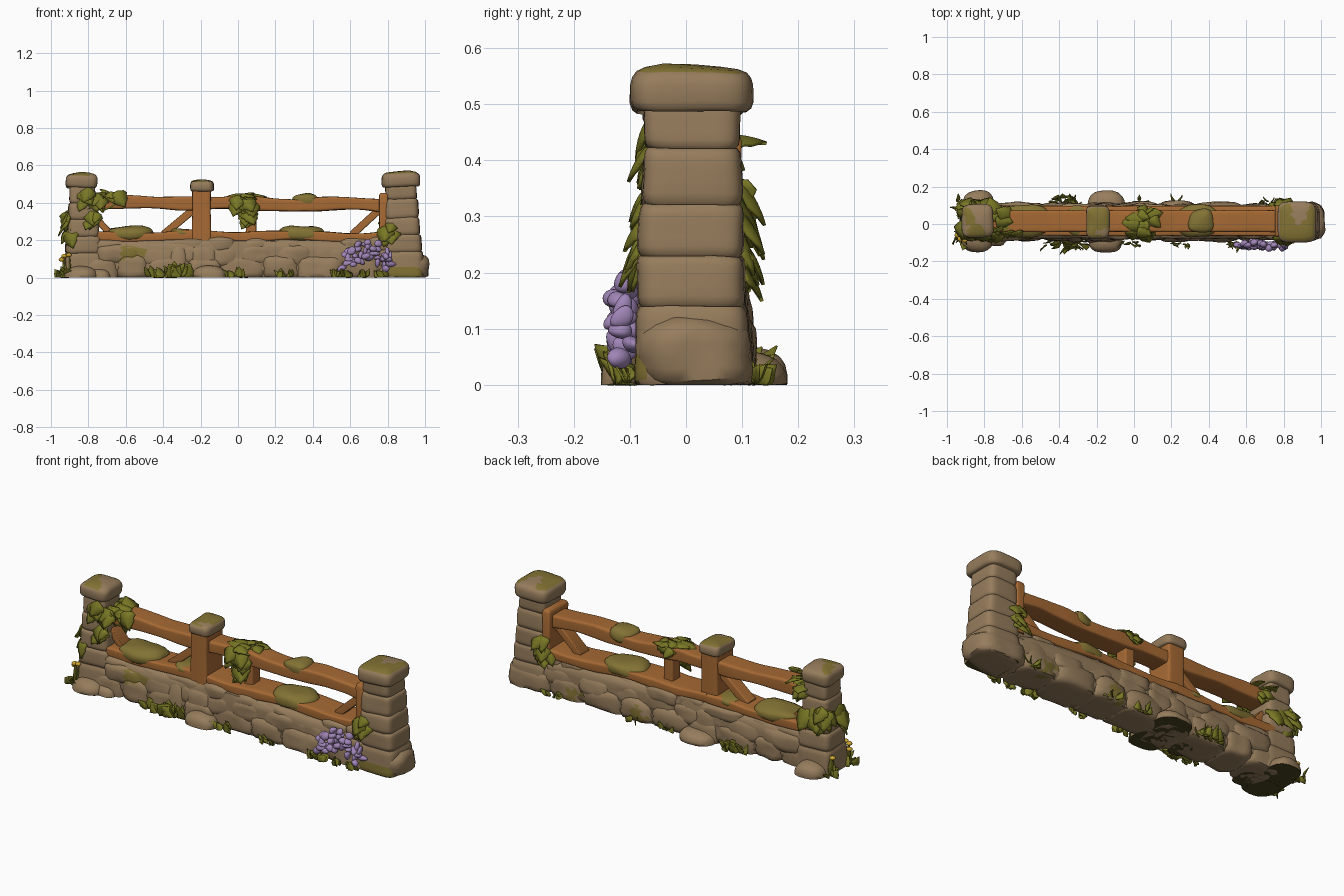
import bpy, bmesh, math, random
from mathutils import Vector, noise

random.seed(4)
rnd = random.uniform
cube = bpy.data.objects.get("Cube")
if cube:
    bpy.data.objects.remove(cube)


def material(name, r, g, b):
    m = bpy.data.materials.new(name)
    m.use_nodes = True
    m.diffuse_color = (r, g, b, 1)
    for node in m.node_tree.nodes:
        if node.type == 'BSDF_PRINCIPLED':
            node.inputs["Base Color"].default_value = (r, g, b, 1)
            node.inputs["Roughness"].default_value = 0.9
    return m


STONE = material("stone", .305, .203, .107)
WOOD = material("wood", .385, .143, .034)
MOSS = material("moss", .225, .17, .034)
LEAF = material("leaf green", .19, .185, .018)
PURPLE = material("purple blossom", .35, .235, .47)
YELLOW = material("yellow blossom", .62, .38, .03)
EARTH = material("dark underside", .065, .05, .014)
ROCK = [STONE, MOSS, EARTH]


def finish(name, bm, mats, paint=None, thickness=0, sharp=50):
    """Turn a bmesh into a smooth shaded object resting on the ground."""
    for v in bm.verts:
        v.co.z = max(v.co.z, 0)
    bmesh.ops.recalc_face_normals(bm, faces=bm.faces)
    for f in bm.faces:
        f.smooth = True
        if len(mats) > 2 and max(v.co.z for v in f.verts) < .008:
            f.material_index = 2
        elif paint and paint(f.calc_center_median(), f.normal):
            f.material_index = 1
    mesh = bpy.data.meshes.new(name)
    bm.to_mesh(mesh)
    bm.free()
    for m in mats:
        mesh.materials.append(m)
    mesh.set_sharp_from_angle(angle=math.radians(sharp))
    obj = bpy.data.objects.new(name, mesh)
    bpy.context.collection.objects.link(obj)
    if thickness:
        mod = obj.modifiers.new("thickness", 'SOLIDIFY')
        mod.thickness = thickness


def loft(name, rings, mats, axis='z', power=.35, rough=0, paint=None, n=32):
    """Skin rounded rectangles (position, centre a, centre b, half a, half b)."""
    bm = bmesh.new()
    loops = []
    for t, a, b, ha, hb in rings:
        loop = []
        for i in range(n):
            ang = math.tau * (i + .5) / n
            c, s = math.cos(ang), math.sin(ang)
            u = a + ha * math.copysign(abs(c) ** power, c)
            w = b + hb * math.copysign(abs(s) ** power, s)
            co = Vector((u, w, t)) if axis == 'z' else Vector((t, u, w))
            co += noise.noise_vector(co * 9) * rough
            loop.append(bm.verts.new(co))
        loops.append(loop)
    for lo, hi in zip(loops, loops[1:]):
        for i in range(n):
            j = (i + 1) % n
            bm.faces.new((lo[i], lo[j], hi[j], hi[i]))
    bm.faces.new(loops[0])
    bm.faces.new(loops[-1])
    finish(name, bm, mats, paint)


def blob(bm, centre, half, k=2, rough=0, detail=3):
    """Add a rounded lump; a larger k makes it boxier."""
    made = bmesh.ops.create_icosphere(bm, subdivisions=detail, radius=1)
    for v in made["verts"]:
        length = sum(abs(c) ** k for c in v.co) ** (1 / k)
        p = v.co / length
        co = Vector(c + h * q for c, h, q in zip(centre, half, p))
        v.co = co + noise.noise_vector(co * 11) * rough


def mossy_top(co, normal):
    return normal.z > .8 and noise.noise(co * 12) > -.1


# Pillars built from bulging stone courses
def pillar(name, levels, base, top, paint=None):
    rings = []
    for z0, z1 in zip(levels, levels[1:]):
        for part, inset in ((0, .007), (.07, .002), (.2, 0), (.4, 0), (.6, 0), (.8, 0), (.93, .002), (1, .007)):
            z = z0 + (z1 - z0) * part
            f = (.5 * z + .5 * z0) / levels[-1]
            cx, cy, hx, hy = (a + (b - a) * f for a, b in zip(base, top))
            rings.append((z, cx, cy, hx - inset, hy - inset))
    loft(name, rings, ROCK, rough=.006, paint=paint)


def cap(name, cx, cy, hx, hy, z0, z1):
    shape = ((0, .9), (.06, .96), (.2, 1), (.55, 1), (.7, .97), (.82, .9), (.9, .76), (.96, .5), (1, .15))
    rings = [(z0 + (z1 - z0) * t, cx, cy, hx * s, hy * s) for t, s in shape]
    loft(name, rings, ROCK, rough=.007, paint=mossy_top, power=.42)


pillar("left_pillar", (0, .13, .22, .31, .4, .49), (-.825, .01, .108, .1), (-.832, .012, .064, .074))
pillar("right_pillar", (0, .14, .23, .32, .42, .5), (.885, .01, .11, .103), (.87, .01, .08, .083),
       lambda co, nm: co.z < .05 and co.y < -.07 and nm.z > -.5)
cap("left_pillar_cap", -.837, .015, .085, .09, .48, .56)
cap("right_pillar_cap", .872, .01, .105, .109, .485, .572)


def wall_moss(co, normal):
    spots = ((-.57, -.09, .13), (.2, .11, .04), (.62, .11, .03))
    return any((co - Vector(s)).length < .045 + .04 * noise.noise(co * 25) for s in spots)


# Wall of large, softly bulging stones around a solid core
bm = bmesh.new()
blob(bm, (.02, .012, .1), (.79, .09, .1), k=14)
for z, hz, hy, start in ((.05, .07, .101, -.82), (.115, .06, .096, -.76), (.165, .045, .087, -.8)):
    x = start
    while x < .76:
        w = rnd(.15, .25)
        blob(bm, (x + w / 2, .012 + rnd(-.004, .005), z + rnd(-.01, .01)),
             (w * .58, hy + rnd(-.004, .007), hz), k=4.5, rough=.012)
        x += w
finish("wall_stones", bm, ROCK[:2], wall_moss)

# Foot stones under the middle post and left pillar
bm = bmesh.new()
blob(bm, (-.185, .01, .09), (.078, .102, .095), k=4.5, rough=.01)
for x, y, hx, hy, hz in ((-.15, -.075, .09, .08, .065), (-.15, .095, .1, .085, .06),
                         (-.84, -.075, .09, .075, .06), (-.83, .1, .085, .08, .065),
                         (-.74, -.05, .06, .07, .05), (-.32, -.04, .055, .06, .2)):
    blob(bm, (x, y, 0), (hx, hy, hz), k=2.6, rough=.008)
finish("foot_stones", bm, ROCK)

# Posts
loft("middle_post", [(z, -.195, .008, h, .075) for z, h in ((.16, .052), (.25, .052), (.35, .049), (.48, .05))],
     [WOOD], power=.2)
cap("middle_post_cap", -.193, .008, .064, .088, .463, .525)
loft("end_post", [(z, .778, .015, h, .083 + h - .024)
                  for z, h in ((.17, .024), (.3, .023), (.435, .025), (.447, .021), (.452, .014))],
     [WOOD], power=.2)
loft("short_post", [(z, .07, .02, .028, .035) for z in (.2, .29, .38)], [WOOD], power=.2)


# Wavy wooden rails
def rail(name, x0, x1, z0, z1, hy, hz, cy, wave):
    rings = []
    for i in range(41):
        t = i / 40
        x = x0 + (x1 - x0) * t
        z = z0 + (z1 - z0) * t + wave * math.sin(x * 11 + z0 * 20)
        rings.append((x, cy, z, hy, hz * (1 + .1 * math.sin(x * 17))))
    loft(name, rings, [WOOD], axis='x', power=.28, rough=.003)


rail("top_rail_left", -.79, -.19, .402, .4, .058, .035, .015, .004)
rail("top_rail_right", -.19, .79, .397, .388, .058, .035, .015, .007)
rail("bottom_rail_left", -.79, -.19, .218, .222, .08, .026, .017, .005)
rail("bottom_rail_right", -.19, .79, .225, .217, .08, .026, .017, .006)
for i, (x0, z0, x1, z1) in enumerate(((-.79, .35, -.67, .22), (-.41, .22, -.23, .37), (.6, .22, .785, .39))):
    loft(f"brace_{i + 1}", [(x0, .015, z0, .035, .027), (x1, .015, z1, .035, .027)], [WOOD], axis='x', power=.2)

# Moss draped over the rails
bm = bmesh.new()
for x, z, hx, hy, hz in ((.36, .41, .07, .063, .037), (.34, .236, .12, .085, .038),
                         (-.58, .234, .13, .085, .037), (-.3, .24, .06, .08, .02)):
    blob(bm, (x, .016, z), (hx, hy, hz), k=3, rough=.012)
finish("moss_mounds", bm, [MOSS])

# Leaves: half outline as (distance along, half width), mirrored over a rib
IVY = ((0, .1), (.1, .44), (.3, .54), (.45, .4), (.6, .38), (.8, .18), (1, 0))
BLADE = ((0, .08), (.25, .2), (.5, .22), (.75, .13), (1, 0))


def leaf(bm, loc, along, up, size, outline, bend=.3):
    along = Vector(along).normalized()
    side = along.cross(Vector(up)).normalized()
    up = side.cross(along)
    rows = []
    for t, w in outline:
        mid = Vector(loc) + size * (along * t - up * bend * t * t)
        edge = side * w * size
        drop = up * w * size * .3
        rows.append([bm.verts.new(p) for p in (mid - edge - drop, mid, mid + edge - drop)])
    for a, b in zip(rows, rows[1:]):
        for i in (0, 1):
            bm.faces.new((a[i], a[i + 1], b[i + 1], b[i]))
    bmesh.ops.remove_doubles(bm, verts=rows[-1], dist=.0001)


def ivy(name, patches):
    """Each patch: centre, spread, outward direction, leaf count, leaf size."""
    bm = bmesh.new()
    for centre, spread, out, count, size in patches:
        out = Vector(out)
        for _ in range(count):
            loc = Vector(c + rnd(-s, s) for c, s in zip(centre, spread))
            along = Vector((rnd(-.6, .6), rnd(-.3, .3), -.8)) + out * .6
            leaf(bm, loc, along, out + Vector((rnd(-.2, .2), 0, .8)), size * rnd(.8, 1.2), IVY)
    finish(name, bm, [LEAF], thickness=.006)


FRONT, BACK, LEFT = (0, -1, 0), (0, 1, 0), (-1, 0, 0)
ivy("left_pillar_ivy", (
    ((-.79, -.062, .45), (.06, .008, .03), FRONT, 8, .09),
    ((-.7, -.04, .45), (.05, .015, .012), FRONT, 6, .085),
    ((-.7, .02, .447), (.05, .04, .006), (.3, 0, 1.4), 7, .085),
    ((-.78, -.07, .34), (.025, .006, .035), FRONT, 5, .08),
    ((-.9, .02, .34), (.008, .07, .045), LEFT, 10, .1),
    ((-.9, -.05, .27), (.02, .02, .03), (-.8, -.6, 0), 4, .085),
    ((-.85, .09, .32), (.06, .006, .05), BACK, 8, .1),
    ((-.76, .075, .44), (.04, .01, .02), BACK, 4, .075)))
ivy("rail_ivy", (
    ((.05, .012, .445), (.045, .04, .006), (0, -.2, 1.4), 12, .085),
    ((.05, -.042, .43), (.055, .006, .025), FRONT, 9, .09),
    ((.05, -.05, .34), (.022, .006, .035), FRONT, 6, .085),
    ((.05, .07, .44), (.05, .006, .01), BACK, 4, .07)))
ivy("right_pillar_ivy", (
    ((.81, -.08, .27), (.03, .006, .035), FRONT, 8, .08),
    ((.785, .1, .27), (.025, .006, .05), BACK, 7, .085)))

# Ground tufts: centre, spread, leaf count, height, outward sign
bm = bmesh.new()
for x, y, sx, sy, count, size, sign in (
        (-.38, -.11, .09, .02, 18, .065, -1), (-.32, -.115, .035, .01, 9, .095, -1),
        (-.02, -.11, .04, .01, 6, .05, -1), (.25, -.11, .05, .01, 7, .05, -1),
        (.56, -.11, .06, .01, 11, .06, -1), (.72, -.115, .08, .01, 9, .05, -1),
        (-.93, -.07, .025, .03, 9, .065, -1), (-.93, .07, .025, .05, 9, .06, 1),
        (-.37, .12, .08, .02, 14, .065, 1), (.05, .12, .04, .01, 6, .05, 1),
        (.25, .12, .04, .01, 6, .05, 1), (.7, .115, .05, .01, 7, .05, 1)):
    for _ in range(count):
        along = Vector((rnd(-.9, .9), sign * rnd(-.3, .5), rnd(.4, 1)))
        loc = (x + rnd(-sx, sx), y + rnd(-sy, sy), .004)
        leaf(bm, loc, along, (rnd(-.3, .3), sign, .8), size * rnd(.7, 1.1),
             random.choice((IVY, BLADE)), bend=-.2)
finish("ground_tufts", bm, [LEAF], thickness=.004)

# Drooping purple blossom: ragged clumps, longest at its ends
bm = bmesh.new()
for i in range(10):
    x = .58 + .235 * i / 9
    top = .135 + .05 * math.sin(math.pi * i / 9) + rnd(-.02, .015)
    for j in range(4):
        blob(bm, (x + rnd(-.018, .018), -.107 - .008 * (j % 2) + rnd(-.01, .01), top - j * .027),
             (rnd(.012, .026), rnd(.012, .02), rnd(.013, .022)), rough=.022, detail=3)
finish("purple_blossom", bm, [PURPLE])

# Small yellow flowers beside the left pillar
bm = bmesh.new()
for x, y, z in ((-.93, -.08, .115), (-.905, -.085, .12), (-.945, -.06, .095), (-.94, .08, .1)):
    blob(bm, (x, y, z), (.016, .014, .011), rough=.003, detail=2)
finish("yellow_flowers", bm, [YELLOW])
bm = bmesh.new()
for x, y in ((-.93, -.08), (-.905, -.085), (-.94, .08)):
    leaf(bm, (x, y, 0), (0, 0, 1), (-1, 0, 0), .115, BLADE, bend=.02)
finish("yellow_flower_stems", bm, [LEAF], thickness=.004)
